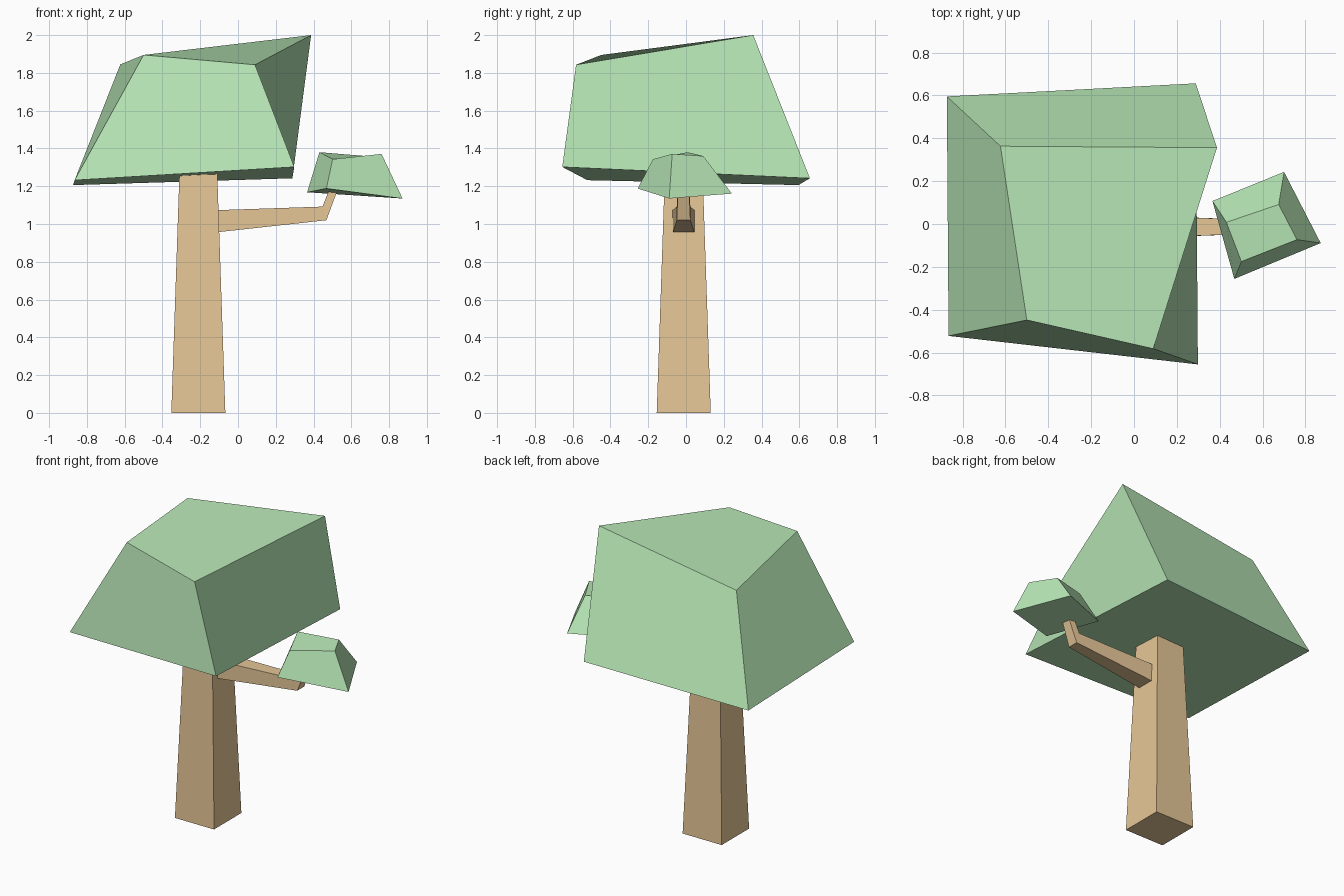
import bpy
import bmesh

if "Cube" in bpy.data.objects:
    bpy.data.objects.remove(bpy.data.objects["Cube"])


def material(name, color):
    m = bpy.data.materials.new(name)
    m.diffuse_color = (*color, 1)
    m.use_nodes = True
    m.node_tree.nodes["Principled BSDF"].inputs["Base Color"].default_value = m.diffuse_color
    return m


def loft(name, rings, mat):
    """Skin a run of four-sided rings and cap both ends."""
    bm = bmesh.new()
    loops = [[bm.verts.new(p) for p in ring] for ring in rings]
    for a, b in zip(loops, loops[1:]):
        for i in range(4):
            j = (i + 1) % 4
            bm.faces.new((a[j], b[j], b[i], a[i]))
    bm.faces.new(loops[0][::-1])
    bm.faces.new(loops[-1])
    bmesh.ops.recalc_face_normals(bm, faces=bm.faces)
    mesh = bpy.data.meshes.new(name)
    bm.to_mesh(mesh)
    bm.free()
    mesh.materials.append(mat)
    obj = bpy.data.objects.new(name, mesh)
    bpy.context.collection.objects.link(obj)
    return obj


def square(cx, cy, half, z):
    return [(cx + sx * half, cy + sy * half, z)
            for sx, sy in ((-1, -1), (1, -1), (1, 1), (-1, 1))]


def section(lower, upper, half, cy=-0.013):
    """Branch cross-section from its lower and upper (x, z) edges."""
    (x0, z0), (x1, z1) = lower, upper
    return [(x0, cy - half, z0), (x0, cy + half, z0),
            (x1, cy + half, z1), (x1, cy - half, z1)]


bark = material("bark", (0.79, 0.57, 0.31))
leaf = material("leaf", (0.49, 0.82, 0.48))

# Tapered trunk, top tucked into the crown
loft("trunk", [square(-0.21, -0.012, 0.143, 0),
               square(-0.21, -0.012, 0.099, 1.30)], bark)

# Side branch with an upturned tip
loft("branch", [section((-0.15, 0.952), (-0.15, 1.072), 0.059),
                section((0.468, 1.02), (0.447, 1.092), 0.036),
                section((0.54, 1.215), (0.50, 1.225), 0.028)], bark)

# Large skewed crown
loft("crown", [
    [(-0.865, -0.522, 1.232), (0.298, -0.655, 1.302),
     (0.288, 0.656, 1.242), (-0.873, 0.595, 1.206)],
    [(-0.50, -0.448, 1.895), (0.09, -0.582, 1.843),
     (0.387, 0.356, 2.0), (-0.623, 0.363, 1.845)]], leaf)

# Small leaf clump on the branch
loft("leaf_clump", [
    [(0.468, -0.256, 1.188), (0.871, -0.089, 1.135),
     (0.70, 0.243, 1.161), (0.366, 0.107, 1.168)],
    [(0.501, -0.175, 1.343), (0.76, -0.073, 1.371),
     (0.675, 0.091, 1.36), (0.431, 0.008, 1.38)]], leaf)
